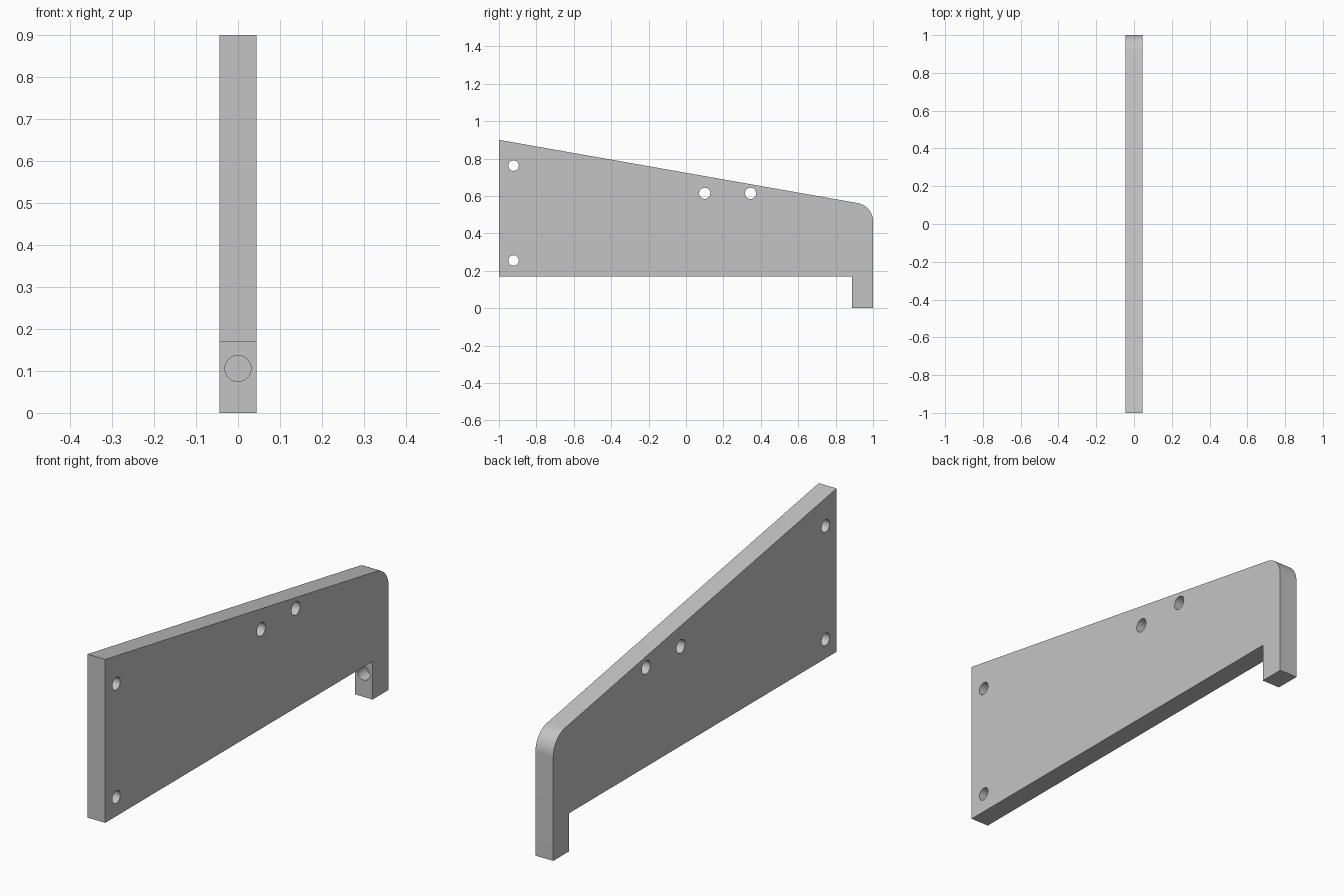
import bpy, bmesh, math
from mathutils import Matrix, Vector

cube = bpy.data.objects.get("Cube")
if cube:
    bpy.data.objects.remove(cube, do_unlink=True)

THICK = 0.088
grey = bpy.data.materials.new("plain grey")
grey.use_nodes = True
colour = (0.55, 0.55, 0.55, 1)
grey.diffuse_color = colour
grey.node_tree.nodes["Principled BSDF"].inputs["Base Color"].default_value = colour


def add_object(name, bm):
    bmesh.ops.recalc_face_normals(bm, faces=bm.faces)
    mesh = bpy.data.meshes.new(name)
    bm.to_mesh(mesh)
    bm.free()
    mesh.materials.append(grey)
    obj = bpy.data.objects.new(name, mesh)
    bpy.context.collection.objects.link(obj)
    return obj


def drill(target, name, centre, axis, radius, depth):
    """Cut a round hole centred on a point along an axis."""
    bm = bmesh.new()
    turn = Vector((0, 0, 1)).rotation_difference(Vector(axis)).to_matrix().to_4x4()
    bmesh.ops.create_cone(bm, cap_ends=True, segments=48, radius1=radius,
                          radius2=radius, depth=depth,
                          matrix=Matrix.Translation(centre) @ turn)
    cutter = add_object(name, bm)
    cutter.hide_render = True
    mod = target.modifiers.new(name, "BOOLEAN")
    mod.operation = "DIFFERENCE"
    mod.solver = "EXACT"
    mod.object = cutter
    bpy.context.view_layer.objects.active = target
    bpy.ops.object.modifier_apply(modifier=name)
    bpy.data.objects.remove(cutter, do_unlink=True)


# Side profile: sloping top edge, rounded rear corner, short rear leg
slope = math.radians(10)
r = 0.1
corner_z = 0.9 - 2 * math.tan(slope)
cy, cz = 1 - r, corner_z - r * math.tan(math.radians(40))
profile = [(-1, 0.17), (0.887, 0.17), (0.887, 0), (1, 0)]
steps = 16
for i in range(steps + 1):
    a = math.radians(80) * i / steps
    profile.append((cy + r * math.cos(a), cz + r * math.sin(a)))
profile.append((-1, 0.9))

bm = bmesh.new()
face = bm.faces.new([bm.verts.new((-THICK / 2, y, z)) for y, z in profile])
side = bmesh.ops.extrude_face_region(bm, geom=[face])
moved = [v for v in side["geom"] if isinstance(v, bmesh.types.BMVert)]
bmesh.ops.translate(bm, verts=moved, vec=(THICK, 0, 0))
plate = add_object("bracket_plate", bm)

# Through holes across the plate
for i, (y, z, rad) in enumerate([(-0.922, 0.762, 0.028), (-0.922, 0.255, 0.028),
                                 (0.10, 0.614, 0.03), (0.345, 0.614, 0.03)]):
    drill(plate, f"side_hole_{i}", (0, y, z), (1, 0, 0), rad, 0.3)

# Blind hole in the front of the rear leg
drill(plate, "leg_hole", (0, 0.887, 0.106), (0, 1, 0), 0.031, 0.12)

# Smooth the round walls, keep the edges sharp
bpy.ops.object.select_all(action="DESELECT")
plate.select_set(True)
bpy.context.view_layer.objects.active = plate
bpy.ops.object.shade_smooth_by_angle(angle=math.radians(30))
